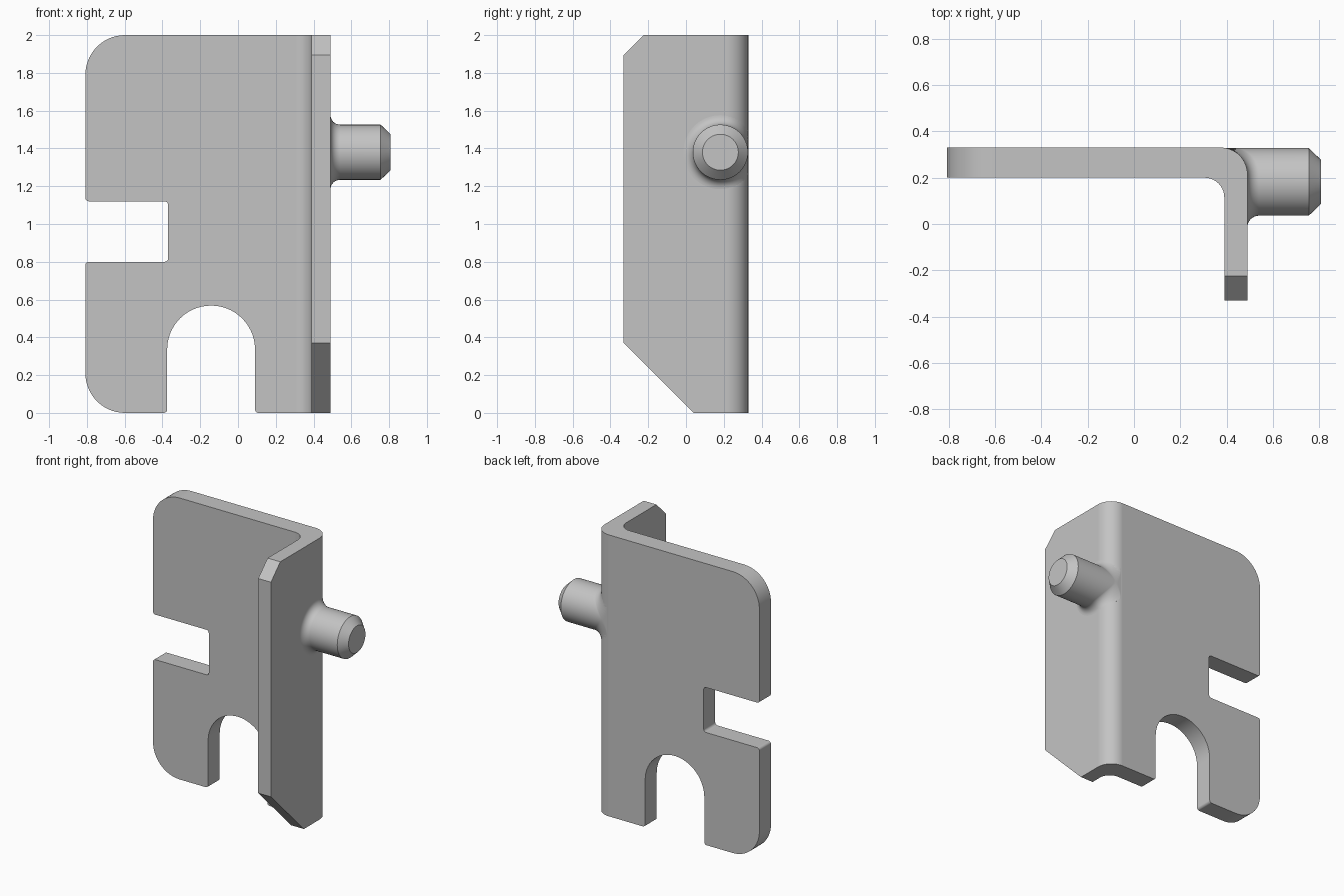
import bpy, bmesh
from math import sin, cos, pi, sqrt, radians
from mathutils import Vector

if "Cube" in bpy.data.objects:
    bpy.data.objects.remove(bpy.data.objects["Cube"])

steel = bpy.data.materials.new("grey_steel")
steel.use_nodes = True
GREY = (0.55, 0.55, 0.55, 1)
steel.diffuse_color = GREY
steel.node_tree.nodes["Principled BSDF"].inputs["Base Color"].default_value = GREY


def make_object(name, bm):
    bmesh.ops.recalc_face_normals(bm, faces=bm.faces)
    mesh = bpy.data.meshes.new(name)
    bm.to_mesh(mesh)
    bm.free()
    mesh.materials.append(steel)
    obj = bpy.data.objects.new(name, mesh)
    bpy.context.collection.objects.link(obj)
    return obj


def rounded(corners, steps=14):
    """Outline from (a, b, radius) right-angle corners."""
    out = []
    for i, (a, b, r) in enumerate(corners):
        p = Vector((a, b))
        if r == 0:
            out.append(p)
            continue
        u = (Vector(corners[i - 1][:2]) - p).normalized()
        v = (Vector(corners[(i + 1) % len(corners)][:2]) - p).normalized()
        c = p + (u + v) * r
        n = steps if r > 0.05 else 4
        for k in range(n + 1):
            t = k / n * pi / 2
            out.append(c - r * (u * sin(t) + v * cos(t)))
    return out


def prism(name, outline, place, low, high):
    """Extrude an outline; place(a, b, depth) gives the 3D point."""
    bm = bmesh.new()
    face = bm.faces.new([bm.verts.new(place(a, b, low)) for a, b in outline])
    side = bmesh.ops.extrude_face_region(bm, geom=[face])["geom"]
    moved = [g for g in side if isinstance(g, bmesh.types.BMVert)]
    shift = Vector(place(0, 0, high)) - Vector(place(0, 0, low))
    bmesh.ops.translate(bm, vec=shift, verts=moved)
    return make_object(name, bm)


def smooth(obj):
    bpy.ops.object.select_all(action='DESELECT')
    obj.select_set(True)
    bpy.context.view_layer.objects.active = obj
    bpy.ops.object.shade_smooth_by_angle(angle=radians(30))
    weighted = obj.modifiers.new("even_shading", 'WEIGHTED_NORMAL')
    weighted.keep_sharp = True


# Bent sheet: L-shaped section with a rounded bend
BACK, SIDE, BEND = 0.33, 0.49, 0.115
bracket = prism("bent_bracket", rounded([
    (-0.9, BACK, 0), (-0.9, 0.2, 0), (0.39, 0.2, 0.085),
    (0.39, -0.4, 0), (SIDE, -0.4, 0), (SIDE, BACK, BEND)]),
    lambda a, b, d: (a, b, d), -0.1, 2.1)

# Outline of the wide plate, with side slot and bottom arch
plate_outline = prism("plate_outline", rounded([
    (-0.808, 0, 0.21), (-0.375, 0, 0.018), (-0.375, 0.568, 0.232),
    (0.09, 0.568, 0.232), (0.09, 0, 0.018), (0.6, 0, 0), (0.6, 2, 0),
    (-0.808, 2, 0.21), (-0.808, 1.12, 0.018), (-0.37, 1.12, 0.018),
    (-0.37, 0.8, 0.018), (-0.808, 0.8, 0.018)]),
    lambda a, b, d: (a, d, b), -1, 1)

# Outline of the side flange, with clipped corners
flange_outline = prism("flange_outline", [
    (-0.33, 0.37), (0.14, -0.1), (0.5, -0.1), (0.5, 2.1),
    (-0.125, 2.1), (-0.33, 1.895)],
    lambda a, b, d: (d, a, b), -1, 1)

bpy.context.view_layer.objects.active = bracket
for cutter in (plate_outline, flange_outline):
    cut = bracket.modifiers.new("trim", 'BOOLEAN')
    cut.operation, cut.solver, cut.object = 'INTERSECT', 'EXACT', cutter
    bpy.ops.object.modifier_apply(modifier=cut.name)
    bpy.data.objects.remove(cutter)
smooth(bracket)

# Side pin: flared root that follows the bend, straight shank, bevelled tip
PIN_Y, PIN_Z, PIN_R, FLARE, SEGS = 0.182, 1.38, 0.146, 0.05, 64
rings = [(SIDE - 0.04, PIN_R + FLARE, True)]
for k in range(9):
    t = k / 8 * pi / 2
    rings.append((SIDE + FLARE * (1 - cos(t)), PIN_R + FLARE * (1 - sin(t)), True))
rings += [(0.755, PIN_R, False), (0.808, 0.095, False)]

bm = bmesh.new()
loops = []
for x, r, follows in rings:
    loop = []
    for s in range(SEGS):
        a = 2 * pi * s / SEGS
        y = min(PIN_Y + r * cos(a), BACK - 0.001)
        over = max(0, y - (BACK - BEND))
        drop = BEND - sqrt(BEND ** 2 - over ** 2) if follows else 0
        loop.append(bm.verts.new((x - drop, y, PIN_Z + r * sin(a))))
    loops.append(loop)
for lower, upper in zip(loops, loops[1:]):
    for s in range(SEGS):
        n = (s + 1) % SEGS
        bm.faces.new((lower[s], lower[n], upper[n], upper[s]))
bm.faces.new(loops[0])
bm.faces.new(loops[-1])
smooth(make_object("side_pin", bm))
